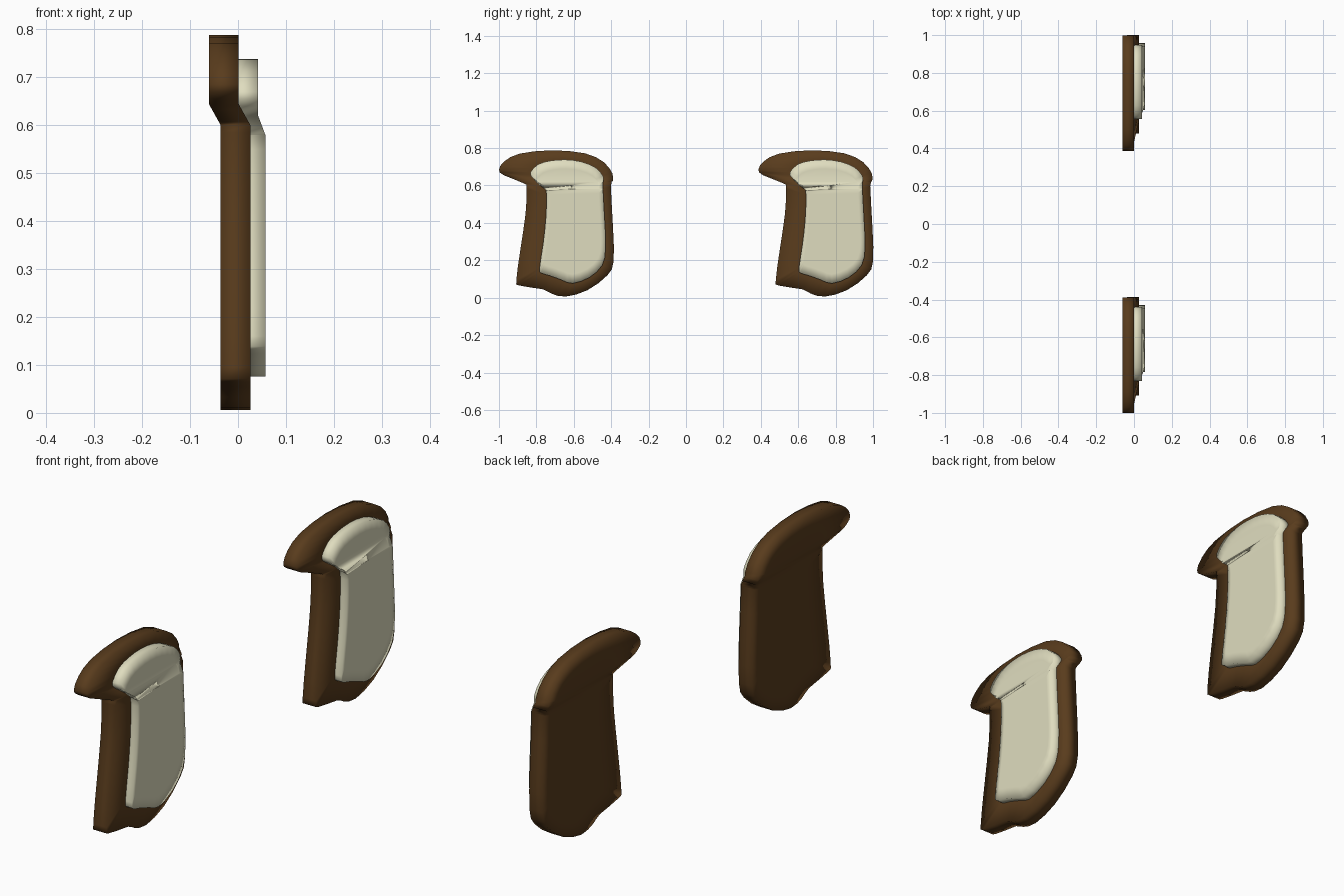
import bpy, bmesh
from mathutils import Vector

if "Cube" in bpy.data.objects:
    bpy.data.objects.remove(bpy.data.objects["Cube"])

# Paired (y, z) outlines of one slice: crust edge and pale inner pad
OUTER = [(-1.0, .685), (-.97, .73), (-.89, .77), (-.72, .788), (-.54, .772), (-.44, .725),
         (-.394, .665), (-.392, .622), (-.402, .595), (-.39, .37), (-.387, .195), (-.42, .12),
         (-.527, .04), (-.644, .006), (-.72, .022), (-.765, .045), (-.89, .065), (-.907, .095),
         (-.885, .26), (-.858, .447), (-.852, .585), (-.868, .612), (-.975, .655)]
INNER = [(-.832, .67), (-.79, .713), (-.725, .732), (-.644, .738), (-.56, .727), (-.485, .697),
         (-.443, .65), (-.442, .62), (-.444, .585), (-.432, .37), (-.43, .26), (-.447, .174),
         (-.516, .108), (-.607, .076), (-.666, .095), (-.73, .118), (-.775, .132), (-.783, .16),
         (-.764, .29), (-.75, .42), (-.746, .55), (-.76, .595), (-.82, .64)]


def smooth_loop(pts):
    """Add one Catmull-Rom midpoint per side."""
    p = [Vector(q) for q in pts]
    n, out = len(p), []
    for i in range(n):
        out += [p[i], (9 * (p[i] + p[(i + 1) % n]) - p[i - 1] - p[(i + 2) % n]) / 16]
    return out


def slab(name, rings, back, front, bend, shift, color, offset):
    """Solid from nested outlines, bent in x between two heights."""
    bm = bmesh.new()
    caps = []
    for x in (back, front):
        loops = [[bm.verts.new((x, p.x, p.y)) for p in r] for r in rings]
        n = len(loops[0])
        for a, b in zip(loops, loops[1:]):
            for i in range(n):
                j = (i + 1) % n
                bm.faces.new((a[i], a[j], b[j], b[i]))
        bm.faces.new(loops[-1])
        caps.append(loops[0])
    for i in range(n):
        j = (i + 1) % n
        bm.faces.new((caps[0][i], caps[0][j], caps[1][j], caps[1][i]))
    for z in bend:
        bmesh.ops.bisect_plane(bm, geom=bm.verts[:] + bm.edges[:] + bm.faces[:],
                               plane_co=(0, 0, z), plane_no=(0, 0, 1), dist=1e-4)
    bmesh.ops.triangulate(bm, faces=[f for f in bm.faces if len(f.verts) > 4])
    for v in bm.verts:
        t = (v.co.z - bend[0]) / (bend[1] - bend[0])
        v.co.x += shift * min(1, max(0, t))
        v.co.y += offset
    bmesh.ops.recalc_face_normals(bm, faces=bm.faces[:])
    for f in bm.faces:
        f.smooth = True
    me = bpy.data.meshes.new(name)
    bm.to_mesh(me)
    bm.free()
    me.materials.append(color)
    ob = bpy.data.objects.new(name, me)
    bpy.context.collection.objects.link(ob)


def material(name, rgb):
    m = bpy.data.materials.new(name)
    m.diffuse_color = (*rgb, 1)
    m.use_nodes = True
    m.node_tree.nodes["Principled BSDF"].inputs["Base Color"].default_value = m.diffuse_color
    return m


brown = material("crust_brown", (.10, .045, .012))
cream = material("crumb_cream", (.74, .72, .52))
outer, inner = smooth_loop(OUTER), smooth_loop(INNER)
centre = Vector((-.61, .41))
core = [centre + (p - centre) * .85 for p in inner]

# Two identical slices side by side
for side, dy in (("near", 0), ("far", 1.387)):
    slab(side + "_slice_crust", [outer, inner], -.036, .026, (.6, .645), -.025, brown, dy)
    slab(side + "_slice_crumb", [inner, core], .0, .057, (.58, .62), -.015, cream, dy)
